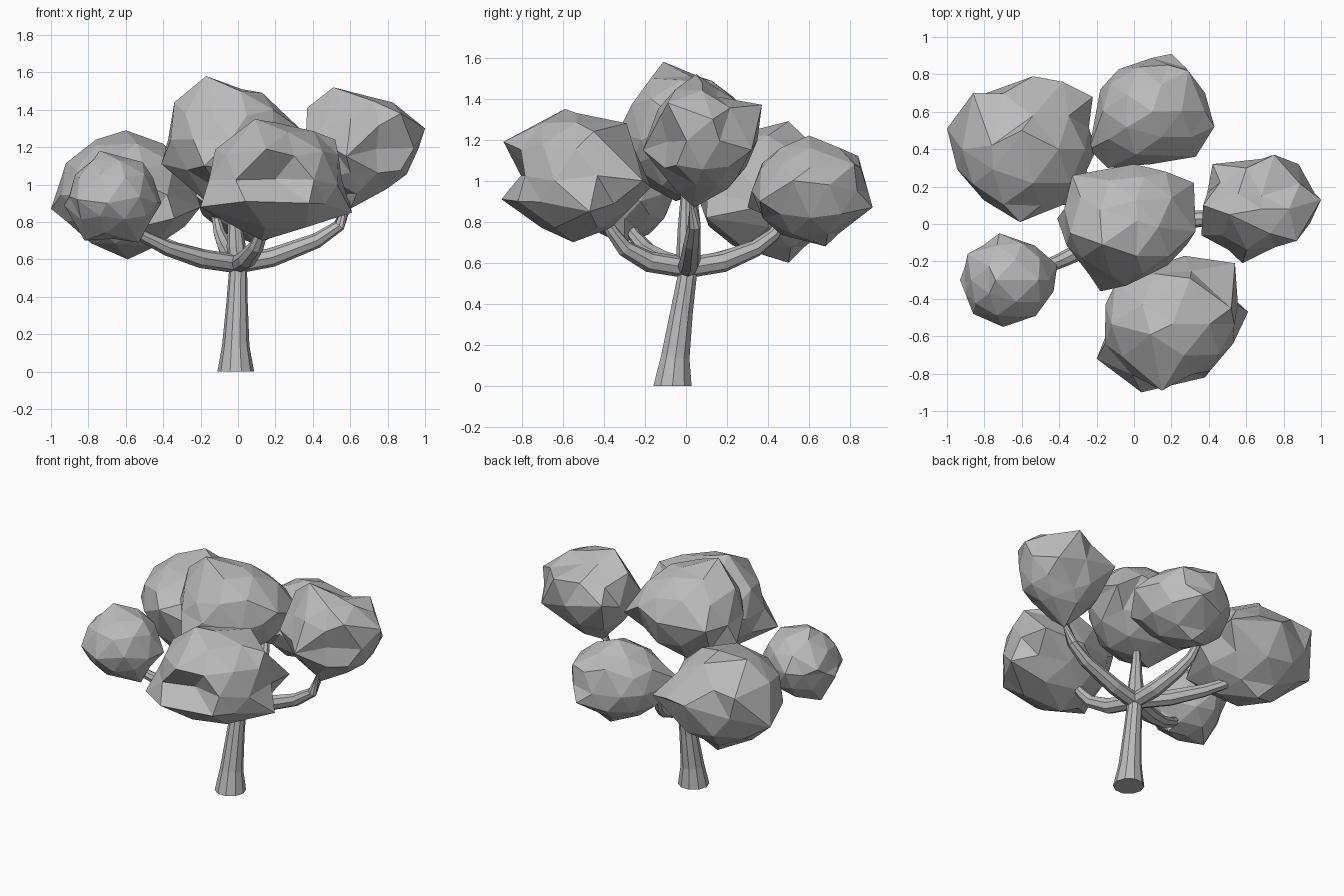
import bpy, bmesh, math, random
from mathutils import Vector

random.seed(4)
cube = bpy.data.objects.get("Cube")
if cube:
    bpy.data.objects.remove(cube, do_unlink=True)

# One plain grey for the whole tree
grey = bpy.data.materials.new("plain_grey")
grey.use_nodes = True
colour = (0.5, 0.5, 0.5, 1)
grey.diffuse_color = colour
grey.node_tree.nodes["Principled BSDF"].inputs["Base Color"].default_value = colour


def finish(name, bm):
    """Turn a bmesh into a flat-shaded object."""
    bmesh.ops.recalc_face_normals(bm, faces=bm.faces)
    mesh = bpy.data.meshes.new(name)
    bm.to_mesh(mesh)
    bm.free()
    mesh.materials.append(grey)
    obj = bpy.data.objects.new(name, mesh)
    bpy.context.collection.objects.link(obj)
    return obj


def tube(name, path, radii, sides=8):
    """Faceted tapering limb along a path, capped at both ends."""
    bm = bmesh.new()
    points = [Vector(p) for p in path]
    rings = []
    for i, (p, r) in enumerate(zip(points, radii)):
        along = points[min(i + 1, len(points) - 1)] - points[max(i - 1, 0)]
        if p.z == 0:
            along = Vector((0, 0, 1))
        along.normalize()
        steep = abs(along.z) > 0.9
        u = along.cross(Vector((0, 1, 0)) if steep else Vector((0, 0, 1))).normalized()
        v = u.cross(along)
        angles = [math.tau * k / sides for k in range(sides)]
        rings.append([bm.verts.new(p + r * (math.cos(a) * u + math.sin(a) * v)) for a in angles])
    for low, high in zip(rings, rings[1:]):
        for k in range(sides):
            n = (k + 1) % sides
            bm.faces.new((low[k], low[n], high[n], high[k]))
    bm.faces.new(rings[0])
    bm.faces.new(rings[-1])
    return finish(name, bm)


def leaf_clump(name, corners, jitter=0.02):
    """Lumpy low-poly ball pulled out to the given corners, blending in between."""
    corners = [Vector(c) for c in corners]
    low = Vector([min(c[i] for c in corners) for i in range(3)])
    high = Vector([max(c[i] for c in corners) for i in range(3)])
    centre, half = (low + high) / 2, (high - low) / 2
    offsets = [Vector([(c[i] - centre[i]) / half[i] for i in range(3)]) for c in corners]
    bm = bmesh.new()
    bmesh.ops.create_icosphere(bm, subdivisions=2, radius=1)
    free = list(bm.verts)
    for c, d in zip(corners, offsets):
        nearest = max(free, key=lambda v: v.co.normalized().dot(d))
        free.remove(nearest)
        nearest.co = c
    for v in free:
        weights = [1 / (v.co.angle(d) ** 2 + 0.05) for d in offsets]
        reach = sum(w * d.length for w, d in zip(weights, offsets)) / sum(weights)
        size = min(reach, 1.02) * (0.91 + random.uniform(-jitter, jitter))
        v.co = centre + Vector([v.co[i] * half[i] * size for i in range(3)])
    return finish(name, bm)


# Trunk, flared at the foot and leaning back
tube("trunk", [(-.012, -.066, 0), (-.012, -.052, .14), (-.005, -.02, .37), (0, .005, .53), (0, .005, .61)],
     [.098, .073, .057, .049, .046], 10)

# Branches spreading from the fork
fork = (0, .005, .575)
branches = {
    "left": [(.18, .02, .61), (.42, .03, .7), (.54, .04, .78), (.6, .04, .92)],
    "front_right": [(-.2, -.1, .605), (-.38, -.19, .66), (-.52, -.25, .73), (-.6, -.28, .8)],
    "front": [(.05, -.18, .605), (.1, -.3, .67), (.13, -.36, .75), (.15, -.42, .85)],
    "back": [(-.03, .18, .605), (-.07, .34, .67), (-.1, .43, .74), (-.12, .48, .83)],
    "back_right": [(-.17, .15, .6), (-.33, .29, .65), (-.45, .39, .71), (-.52, .44, .77)],
    "middle": [(-.01, .005, .67), (-.015, 0, .76), (-.02, 0, .86), (-.02, 0, .97)],
}
for side, path in branches.items():
    tube(side + "_branch", [fork] + path, [.05, .051, .041, .032, .022])

# Foliage, one clump per branch
leaf_clump("back_right_leaves", [
    (-1, .51, .87), (-.86, .7, 1.1), (-.6, .5, 1.29), (-.59, .5, .6), (-.54, .79, 1),
    (-.22, .68, .95), (-.2, .4, .88), (-.61, .01, 1.05), (-.34, .1, .82), (-.8, .23, .8),
    (-.76, .42, 1.24), (-.38, .76, 1)])
leaf_clump("back_leaves", [
    (.2, .91, .87), (.03, .84, 1.12), (-.18, .72, .95), (-.24, .4, .95), (-.14, .3, .87),
    (.33, .36, .9), (.43, .52, 1), (.1, .68, .68), (.1, .6, 1.22), (.38, .7, .98), (.29, .82, 1.08)])
leaf_clump("middle_leaves", [
    (-.17, -.11, 1.58), (-.33, .26, 1.25), (-.34, -.05, 1.44), (-.41, .03, 1.11), (-.18, -.36, 1.1),
    (.18, -.22, 1.2), (.32, .22, 1.2), (.33, -.04, 1.3), (0, .32, 1.25), (-.16, -.05, .9),
    (.02, .02, 1.51), (-.12, -.28, 1.34), (.17, .28, 1.3)])
leaf_clump("front_leaves", [
    (.09, -.59, 1.35), (.3, -.29, 1.28), (.52, -.45, 1.24), (.54, -.21, 1), (.53, -.64, 1),
    (.61, -.47, .85), (.15, -.89, 1.19), (.04, -.9, .91), (-.2, -.72, .88), (.13, -.55, .7),
    (-.1, -.32, 1.08), (.27, -.17, .97), (.38, -.82, .9), (.2, -.75, 1.03)])
leaf_clump("left_leaves", [
    (.51, .05, 1.52), (.37, .1, 1.41), (.42, .32, 1.25), (.75, .37, 1.37), (1, .13, 1.3),
    (.87, -.09, 1.38), (.58, -.21, 1.15), (.36, -.06, 1.2), (.8, .05, .98), (.6, .04, .87),
    (.7, .25, 1.02), (.88, .32, 1.15), (.74, -.09, 1.19), (.68, .15, 1.41)])
leaf_clump("front_right_leaves", [
    (-.93, -.3, .89), (-.7, -.55, .9), (-.41, -.22, .9), (-.72, -.05, .95), (-.74, -.3, 1.18),
    (-.53, -.3, .69), (-.82, -.3, .7), (-.89, -.16, .98), (-.86, -.48, .92), (-.43, -.36, .9),
    (-.51, -.3, 1.12)])
